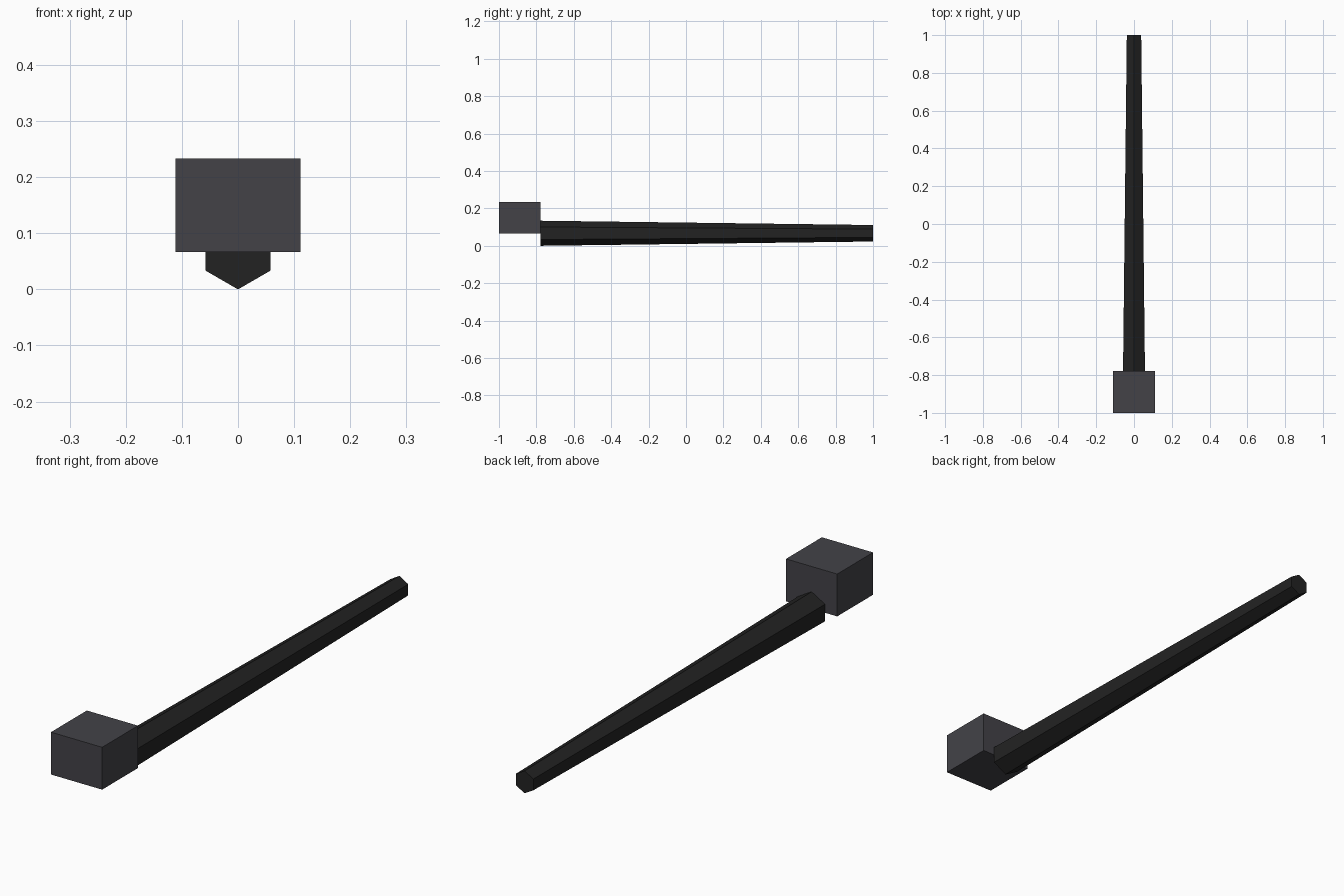
import bpy
import bmesh
import math
from mathutils import Matrix

cube = bpy.data.objects.get("Cube")
if cube:
    bpy.data.objects.remove(cube, do_unlink=True)


def material(name, color):
    mat = bpy.data.materials.new(name)
    mat.use_nodes = True
    mat.diffuse_color = color
    bsdf = next(n for n in mat.node_tree.nodes if n.type == "BSDF_PRINCIPLED")
    bsdf.inputs["Base Color"].default_value = color
    bsdf.inputs["Roughness"].default_value = 0.8
    return mat


def add_part(name, bm, mat):
    mesh = bpy.data.meshes.new(name)
    bm.to_mesh(mesh)
    bm.free()
    mesh.materials.append(mat)
    obj = bpy.data.objects.new(name, mesh)
    bpy.context.collection.objects.link(obj)
    return obj


slate = material("slate grey", (0.056, 0.055, 0.064, 1))
black = material("soft black", (0.016, 0.016, 0.016, 1))

FRONT, JOINT, BACK = -1.0, -0.778, 1.0
AXIS_Z = 0.067

# Block at the front end, resting on the shaft's axis height
block_size = (0.222, JOINT - FRONT, 0.166)
bm = bmesh.new()
bmesh.ops.create_cube(bm, size=1)
bmesh.ops.scale(bm, vec=block_size, verts=bm.verts)
bmesh.ops.translate(bm, vec=(0, (FRONT + JOINT) / 2, AXIS_Z + block_size[2] / 2), verts=bm.verts)
add_part("end_block", bm, slate)

# Tapered six-sided shaft, ridge up, running to the back
bm = bmesh.new()
bmesh.ops.create_cone(
    bm, cap_ends=True, segments=6, radius1=0.067, radius2=0.044, depth=BACK - JOINT,
    matrix=Matrix.Translation((0, (JOINT + BACK) / 2, AXIS_Z)) @ Matrix.Rotation(-math.pi / 2, 4, "X"))
add_part("tapered_shaft", bm, black)
